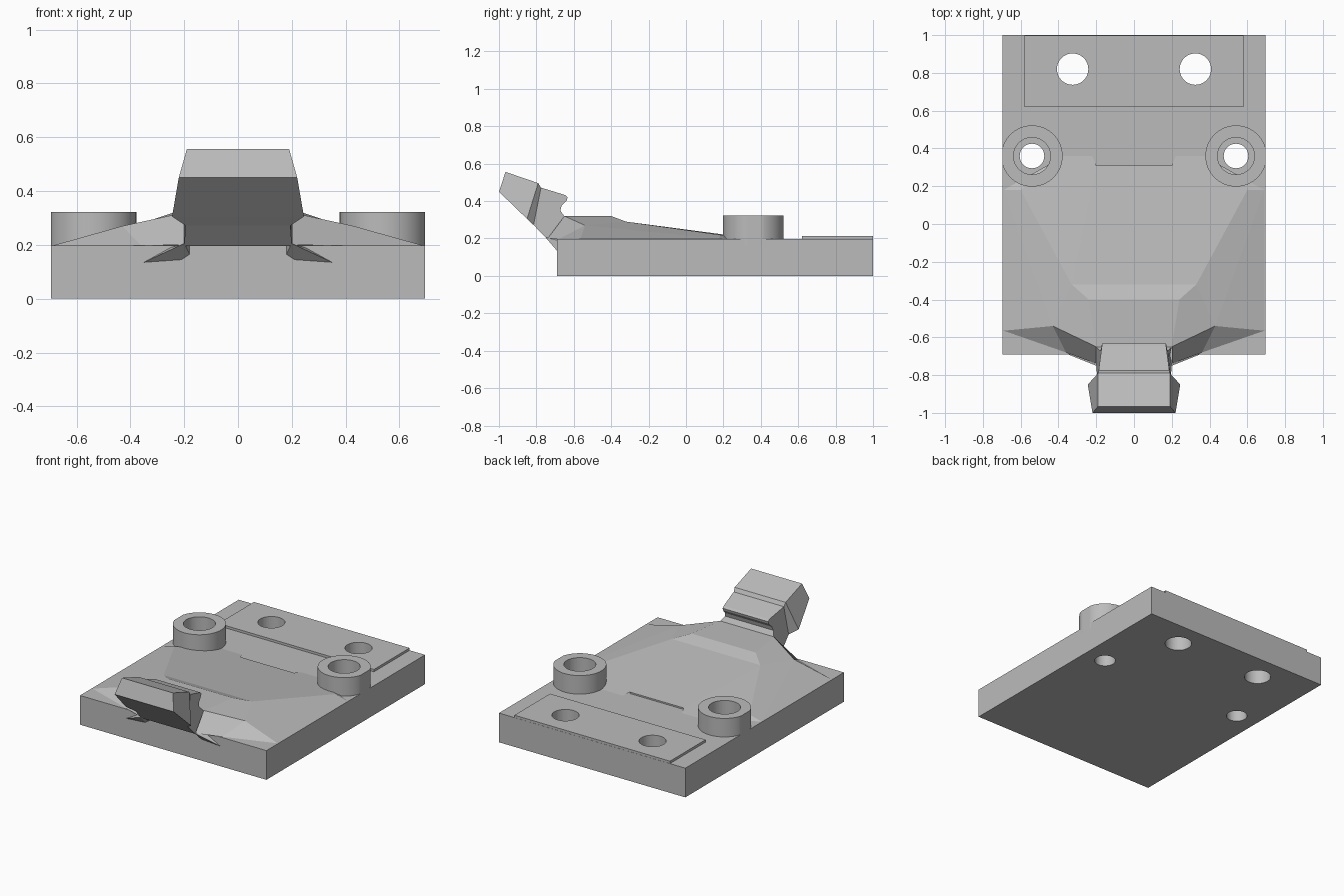
import bpy, bmesh
from math import radians

old = bpy.data.objects.get("Cube")
if old:
    bpy.data.objects.remove(old, do_unlink=True)

GREY = (0.5, 0.5, 0.5, 1)
grey = bpy.data.materials.new("grey")
grey.use_nodes = True
grey.diffuse_color = GREY
grey.node_tree.nodes["Principled BSDF"].inputs["Base Color"].default_value = GREY

TOP = 0.197    # upper surface of the plate
EDGE = 0.695   # half width of the plate


def mesh_object(name, verts, faces):
    mesh = bpy.data.meshes.new(name)
    mesh.from_pydata(verts, [], faces)
    bm = bmesh.new()
    bm.from_mesh(mesh)
    bmesh.ops.recalc_face_normals(bm, faces=bm.faces)
    bm.to_mesh(mesh)
    bm.free()
    mesh.materials.append(grey)
    obj = bpy.data.objects.new(name, mesh)
    bpy.context.collection.objects.link(obj)
    return obj


def box(name, half_width, y0, y1, z0, z1):
    return prism(name, [(y0, z0, half_width), (y1, z0, half_width),
                        (y1, z1, half_width), (y0, z1, half_width)])


def prism(name, profile):
    """Side profile of (y, z, half width), spanned across x."""
    n = len(profile)
    verts = [(s * w, y, z) for s in (-1, 1) for y, z, w in profile]
    faces = [list(range(n)), list(range(n, 2 * n))]
    faces += [[i, (i + 1) % n, (i + 1) % n + n, i + n] for i in range(n)]
    return mesh_object(name, verts, faces)


def cylinder(name, x, y, r, z0, z1):
    bpy.ops.mesh.primitive_cylinder_add(vertices=64, radius=r, depth=z1 - z0,
                                        location=(x, y, (z0 + z1) / 2))
    obj = bpy.context.object
    obj.name = name
    obj.data.materials.append(grey)
    return obj


def mirror(obj):
    mod = obj.modifiers.new("mirror", 'MIRROR')
    mod.use_clip = True


def cut(obj, cutters):
    for c in cutters:
        mod = obj.modifiers.new("hole", 'BOOLEAN')
        mod.operation = 'DIFFERENCE'
        mod.solver = 'EXACT'
        mod.object = c


# Plate and raised rear strip
plate = box("base_plate", EDGE, -0.69, 1.0, 0, TOP)
strip = box("rear_strip", 0.58, 0.62, 0.999, TOP - 0.03, 0.213)

# Bosses and hole cutters, one set on each side
cutters = []
bosses = []
for side, label in ((1, "left"), (-1, "right")):
    x = side * 0.54
    boss = cylinder(label + "_boss", x, 0.36, 0.162, 0.16, 0.322)
    for v in boss.data.vertices:      # trim flush with the plate edge
        v.co.x = max(-EDGE - x, min(EDGE - x, v.co.x))
    bosses.append(boss)
    cutters += [cylinder(label + "_rear_hole", side * 0.325, 0.82, 0.083, -0.1, 0.4),
                cylinder(label + "_bolt_hole", x, 0.36, 0.065, -0.1, 0.4),
                cylinder(label + "_counterbore", x, 0.36, 0.098, 0.12, 0.4)]
for c in cutters:
    c.hide_render = True
    c.hide_set(True)
for obj in [plate, strip] + bosses:
    cut(obj, cutters)
    bpy.context.view_layer.objects.active = obj
    bpy.ops.object.select_all(action='DESELECT')
    obj.select_set(True)
    bpy.ops.object.shade_smooth_by_angle(angle=radians(30))

# Sloped ramp with swept front wings
ramp = mesh_object("sloped_ramp", [
    (0, -.65, .32), (.2, -.65, .32), (.24, -.4, .32), (0, -.4, .32),
    (.33, -.32, .29), (0, -.32, .29),
    (.6, .18, .22), (.37, .36, TOP), (.22, .36, TOP), (.2, .31, .207), (0, .31, .207),
    (.43, -.54, .27), (.69, -.565, TOP), (.69, .18, TOP),
    (.2, -.74, .2), (.36, -.68, TOP), (.2, .31, .19), (0, .31, .19)],
    [(0, 1, 2, 3), (3, 2, 4, 5), (5, 4, 9, 10), (4, 6, 7, 8, 9), (10, 9, 16, 17),
     (1, 11, 4, 2), (11, 12, 13), (11, 13, 6, 4), (6, 13, 7),
     (1, 14, 15, 11), (11, 15, 12)])
mirror(ramp)

# Pointed gussets beside the neck, against the plate's front
gusset = mesh_object("front_gusset", [
    (.35, -.69, .135), (.21, -.69, .145), (.18, -.69, .165), (.18, -.69, .2),
    (.25, -.69, .19), (.2, -.75, .205)],
    [(0, 1, 5), (1, 2, 5), (2, 3, 5), (3, 4, 5), (4, 0, 5), (0, 1, 2, 3, 4)])
mirror(gusset)

# Neck with a rounded hollow behind it
prism("neck", [
    (-.775, .472, .187), (-.645, .432, .17), (-.633, .42, .17), (-.637, .405, .17),
    (-.665, .375, .175), (-.672, .35, .18), (-.65, .318, .2), (-.6, .3, .2),
    (-.6, .18, .19), (-.69, .196, .19), (-.74, .196, .2), (-.815, .272, .195)])

# Tilted head block, with a bevel towards the neck
prism("head", [
    (-1, .45, .22), (-.965, .556, .19), (-.79, .496, .19), (-.85, .305, .245)])
prism("head_bevel", [
    (-.79, .496, .19), (-.775, .47, .187), (-.815, .272, .195), (-.85, .305, .245)])
